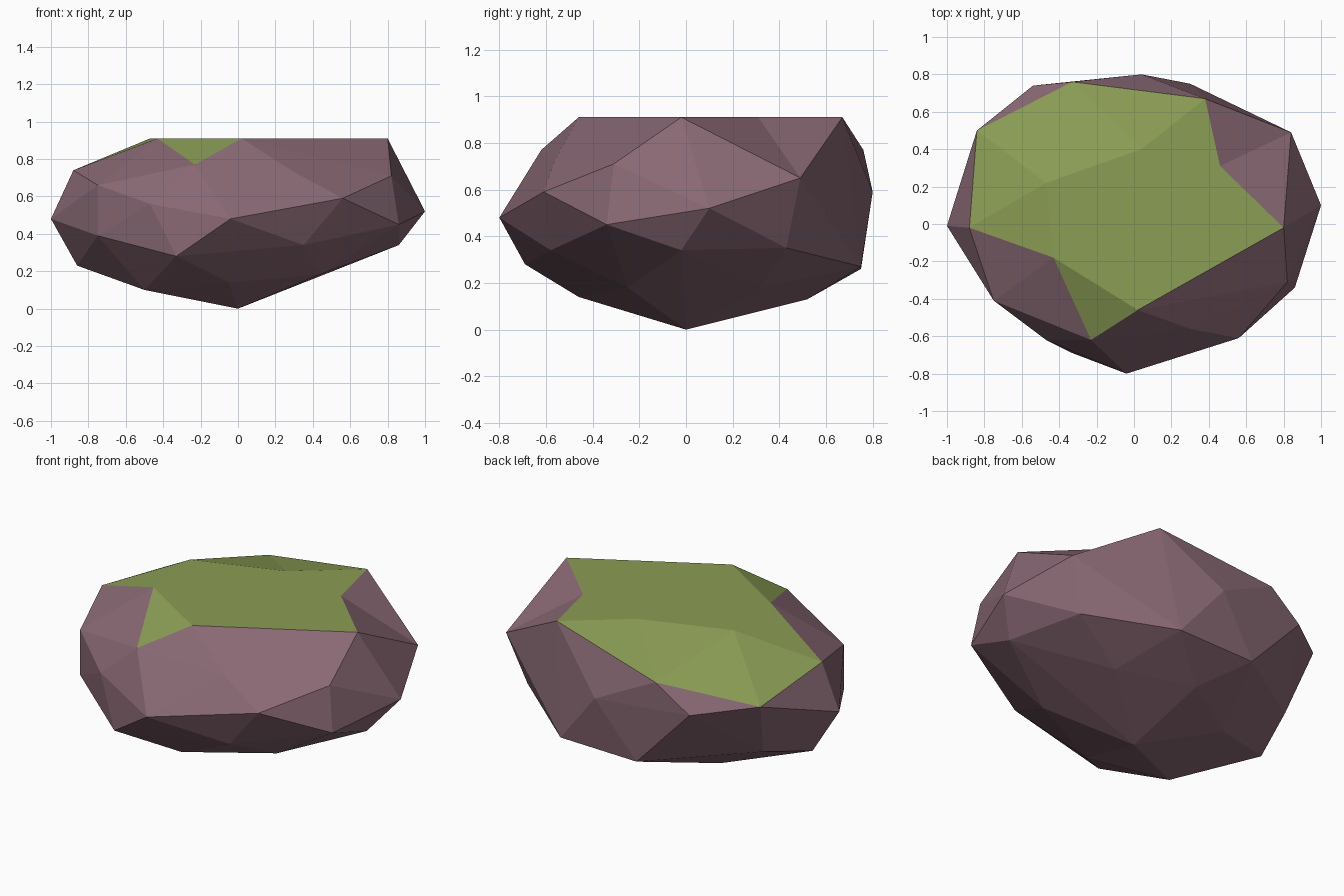
import bpy
import bmesh
from mathutils import Vector

# Remove the default object
default_cube = bpy.data.objects.get("Cube")
if default_cube:
    bpy.data.objects.remove(default_cube, do_unlink=True)


def make_material(name, colour):
    material = bpy.data.materials.new(name)
    material.use_nodes = True
    rgba = (*colour, 1)
    material.diffuse_color = rgba
    shader = material.node_tree.nodes["Principled BSDF"]
    shader.inputs["Base Color"].default_value = rgba
    shader.inputs["Roughness"].default_value = 1
    return material


STONE, MOSS = range(2)
TOP = .91

# Chiselled corners, from the tip of the underside up to the shoulders
underside = [(0, 0, 0), (-.05, -.46, .14), (.43, -.25, .18), (.4, .32, .18),
             (0, .52, .13), (-.41, .26, .12), (-.5, -.3, .1)]
belly = [(-.33, -.69, .28), (.35, -.58, .34), (.86, -.34, .45), (.86, -.02, .34),
         (.74, .43, .35), (.3, .75, .27), (-.2, .75, .26), (-.76, .36, .32),
         (-.86, .04, .23), (-.75, -.41, .39)]
waist = [(-1, -.01, .48), (-.47, -.62, .56), (-.04, -.8, .48), (.56, -.61, .59),
         (1, .1, .52), (.04, .8, .59), (-.54, .74, .62)]
shoulder = [(-.88, -.02, .74), (-.75, -.41, .66), (-.23, -.62, .77), (.3, -.56, .73),
            (.82, -.31, .71), (.84, .49, .65), (-.33, .76, .77), (-.84, .5, .66)]

# Corners of the level crown
front_tip, right_tip, back_tip = (.02, -.46), (.8, -.02), (.38, .67)
left_back, left_front = (-.47, .22), (-.43, -.18)
crown = [(x, y, TOP) for x, y in (front_tip, right_tip, back_tip, left_back, left_front)]


def corner(bm, xy):
    target = Vector((*xy, TOP))
    return min(bm.verts, key=lambda vert: (vert.co - target).length)


def notch_rim(bm, start, end, inner):
    """Pull the middle of one crown edge inwards, folding the slope below it."""
    first, last = corner(bm, start), corner(bm, end)
    edge = bm.edges.get((first, last))
    if edge is None:
        return
    middle = bmesh.utils.edge_split(edge, first, .5)[1]
    for face in list(middle.link_faces):
        face.normal_update()
        if face.normal.z < .999:
            tip = next(v for v in face.verts if v not in (first, last, middle))
            bmesh.utils.face_split(face, middle, tip)
    middle.co = (*inner, TOP)


# Boulder body: shell around the corners, with one level face on top
bm = bmesh.new()
for point in underside + belly + waist + shoulder + crown:
    bm.verts.new(point)
hull = bmesh.ops.convex_hull(bm, input=bm.verts[:])
loose = [v for v in bm.verts if not v.link_faces]
bmesh.ops.delete(bm, geom=loose, context='VERTS')
bmesh.ops.recalc_face_normals(bm, faces=bm.faces[:])
bm.normal_update()
level = [f for f in bm.faces if f.normal.z > .999]
bmesh.ops.dissolve_faces(bm, faces=level)

# Chips in the crown rim
notch_rim(bm, right_tip, back_tip, (.46, .31))
notch_rim(bm, back_tip, left_back, (.04, .4))
bmesh.ops.triangulate(bm, faces=bm.faces[:], ngon_method='EAR_CLIP')
bmesh.ops.recalc_face_normals(bm, faces=bm.faces[:])
bm.normal_update()

# Moss grows on the faces that look nearly straight up
for face in bm.faces:
    face.smooth = False
    face.material_index = MOSS if face.normal.z > .86 else STONE

mesh = bpy.data.meshes.new("boulder")
bm.to_mesh(mesh)
bm.free()
mesh.materials.append(make_material("mauve stone", (.25, .14, .175)))
mesh.materials.append(make_material("green moss", (.26, .34, .09)))
boulder = bpy.data.objects.new("boulder", mesh)
bpy.context.scene.collection.objects.link(boulder)
